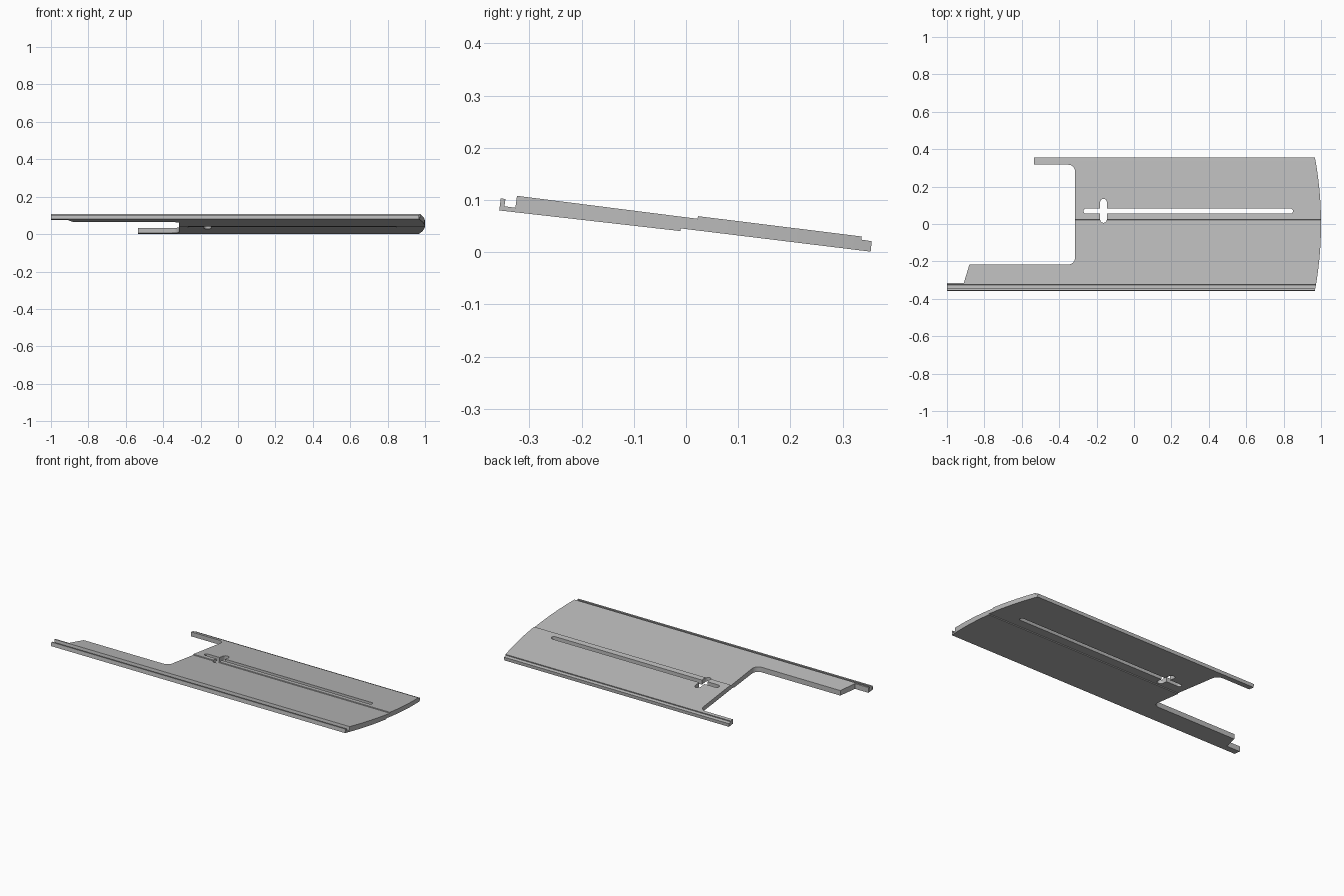
import bpy, bmesh, math
from mathutils import Vector

cube = bpy.data.objects.get("Cube")
if cube:
    bpy.data.objects.remove(cube, do_unlink=True)

grey = bpy.data.materials.new("light_grey")
grey.use_nodes = True
tone = (0.5, 0.5, 0.5, 1)
grey.diffuse_color = tone
grey.node_tree.nodes["Principled BSDF"].inputs["Base Color"].default_value = tone


def prism(name, points, sweep, helper=False):
    """Extrude a closed outline along a vector."""
    bm = bmesh.new()
    face = bm.faces.new([bm.verts.new(p) for p in points])
    top = bmesh.ops.extrude_face_region(bm, geom=[face])["geom"]
    bmesh.ops.translate(bm, vec=sweep, verts=[v for v in top if isinstance(v, bmesh.types.BMVert)])
    bmesh.ops.recalc_face_normals(bm, faces=bm.faces)
    mesh = bpy.data.meshes.new(name)
    bm.to_mesh(mesh)
    bm.free()
    mesh.materials.append(grey)
    obj = bpy.data.objects.new(name, mesh)
    bpy.context.collection.objects.link(obj)
    obj.hide_render = helper
    if helper:
        obj.hide_set(True)
    return obj


def arc(cx, cy, r, start, end, steps=8):
    angles = [math.radians(start + (end - start) * i / steps) for i in range(steps + 1)]
    return [(cx + r * math.cos(a), cy + r * math.sin(a)) for a in angles]


def plan_cutter(name, outline):
    return prism(name, [(x, y, -0.2) for x, y in outline], Vector((0, 0, 0.6)), True)


def cut(target, tool, operation):
    mod = target.modifiers.new(tool.name, 'BOOLEAN')
    mod.operation, mod.object, mod.solver = operation, tool, 'EXACT'


# Sloping plate section: grooved front rail, stepped middle, rebated back edge
section = [(-0.358, 0.080), (-0.355, 0.103), (-0.346, 0.102), (-0.348, 0.088),
           (-0.327, 0.085), (-0.324, 0.108), (0.022, 0.064), (0.023, 0.069),
           (0.337, 0.030), (0.336, 0.024), (0.356, 0.021), (0.354, 0.001),
           (-0.010, 0.0455), (-0.011, 0.0405)]
plate = prism("cover_plate", [(-1.1, y, z) for y, z in section], Vector((2.2, 0, 0)))

# Plan outline: bowed right end, open left bay with rounded inner corners
bow = math.degrees(math.asin(0.357 / 1.95))
outline = ([(-1, -0.4), (0.967, -0.4)] + arc(-0.95, 0, 1.95, -bow, bow, 24)
           + [(0.967, 0.4), (-0.535, 0.4), (-0.535, 0.317)]
           + arc(-0.352, 0.28, 0.037, 90, 0)
           + arc(-0.352, -0.18, 0.037, 0, -90)
           + [(-0.88, -0.217), (-0.91, -0.315), (-1, -0.315)])
cut(plate, plan_cutter("plan_cutter", outline), 'INTERSECT')

# Long guide slot and its short cross opening
slot = arc(-0.256, 0.069, 0.014, 90, 270) + arc(0.836, 0.069, 0.014, -90, 90)
cross = arc(-0.163, 0.024, 0.018, 180, 360) + arc(-0.163, 0.117, 0.018, 0, 180)
cut(plate, plan_cutter("slot_cutter", slot), 'DIFFERENCE')
cut(plate, plan_cutter("cross_cutter", cross), 'DIFFERENCE')

# Bake the cuts, then soften only the curved walls
bpy.context.view_layer.objects.active = plate
plate.select_set(True)
for mod in list(plate.modifiers):
    bpy.ops.object.modifier_apply(modifier=mod.name)
for helper in ("plan_cutter", "slot_cutter", "cross_cutter"):
    bpy.data.objects.remove(bpy.data.objects[helper], do_unlink=True)
bpy.ops.object.shade_smooth_by_angle(angle=math.radians(25))
